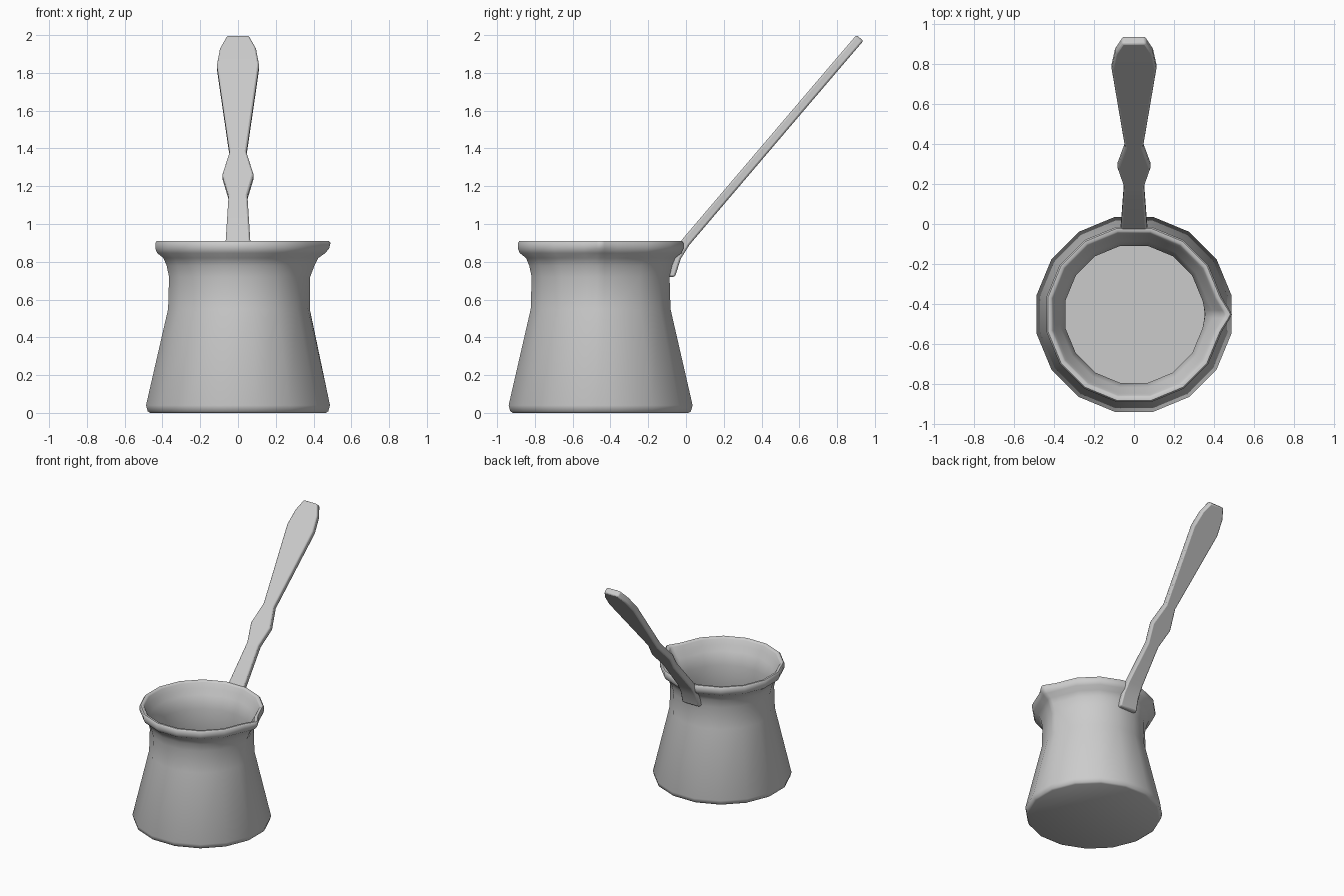
import bpy, bmesh, math
from mathutils import Vector

cube = bpy.data.objects.get("Cube")
if cube:
    bpy.data.objects.remove(cube, do_unlink=True)

GREY = (0.6, 0.6, 0.6, 1)
metal = bpy.data.materials.new("grey_metal")
metal.use_nodes = True
metal.diffuse_color = GREY
metal.node_tree.nodes["Principled BSDF"].inputs["Base Color"].default_value = GREY


def finish(bm, name, angle):
    bmesh.ops.recalc_face_normals(bm, faces=bm.faces)
    mesh = bpy.data.meshes.new(name)
    bm.to_mesh(mesh)
    bm.free()
    mesh.materials.append(metal)
    obj = bpy.data.objects.new(name, mesh)
    bpy.context.collection.objects.link(obj)
    bpy.ops.object.select_all(action="DESELECT")
    obj.select_set(True)
    bpy.context.view_layer.objects.active = obj
    bpy.ops.object.shade_smooth_by_angle(angle=math.radians(angle))
    return obj


def loft(bm, rings):
    loops = [[bm.verts.new(p) for p in ring] for ring in rings]
    for a, b in zip(loops, loops[1:]):
        for i in range(len(a)):
            j = (i + 1) % len(a)
            bm.faces.new((a[i], a[j], b[j], b[i]))
    bm.faces.new(loops[0])
    bm.faces.new(loops[-1])


# Pot: sixteen-sided wall, outside then inside, pulled out to a spout at +x
SIDES = 16
CENTRE_Y = -0.452
# side distance, height, spout reach
profile = [
    (0.465, 0.0, 0.465), (0.478, 0.008, 0.478), (0.487, 0.04, 0.487),
    (0.37, 0.55, 0.38), (0.365, 0.72, 0.382), (0.378, 0.78, 0.405),
    (0.395, 0.82, 0.425), (0.428, 0.846, 0.462), (0.438, 0.87, 0.482),
    (0.438, 0.9, 0.49), (0.43, 0.91, 0.482), (0.415, 0.91, 0.462),
    (0.405, 0.9, 0.45), (0.395, 0.86, 0.43), (0.365, 0.82, 0.4),
    (0.343, 0.72, 0.355), (0.348, 0.55, 0.352), (0.462, 0.04, 0.462),
    (0.45, 0.025, 0.45),
]


def pot_ring(side, z, reach):
    step = 2 * math.pi / SIDES
    radius = side / math.cos(step / 2)
    pts = [(radius * math.cos((i + 0.5) * step), radius * math.sin((i + 0.5) * step))
           for i in range(SIDES)]
    tip = reach - (reach - side) * 0.2
    pts += [(tip, -0.02), (reach, 0), (tip, 0.02)]
    return [(x, y + CENTRE_Y, z) for x, y in pts]


bm = bmesh.new()
loft(bm, [pot_ring(*p) for p in profile])
finish(bm, "pot", 50)

# Handle: flat bar with a shaped outline, bent where it meets the neck
# y, z, half width
stations = [
    (-0.082, 0.72, 0.075), (-0.05, 0.825, 0.07), (0.0, 0.905, 0.065),
    (0.2, 1.14, 0.05), (0.294, 1.25, 0.083), (0.396, 1.37, 0.045),
    (0.788, 1.83, 0.112), (0.865, 1.92, 0.095), (0.921, 1.985, 0.058),
]
HALF_THICK = 0.024
rings = []
for i, (y, z, w) in enumerate(stations):
    before = stations[max(i - 1, 0)]
    after = stations[min(i + 1, len(stations) - 1)]
    along = Vector((0, after[0] - before[0], after[1] - before[1])).normalized()
    out = Vector((0, along.z, -along.y)) if i else Vector((0, 1, 0))
    mid = Vector((0, y, z))
    rings.append([mid + Vector((sx * w, 0, 0)) + out * sy * HALF_THICK
                  for sx, sy in ((-1, -1), (1, -1), (1, 1), (-1, 1))])
bm = bmesh.new()
loft(bm, rings)
handle = finish(bm, "handle", 40)
bevel = handle.modifiers.new("soft_edges", "BEVEL")
bevel.width = 0.01
bevel.segments = 2
bevel.limit_method = "ANGLE"
bevel.angle_limit = math.radians(50)
